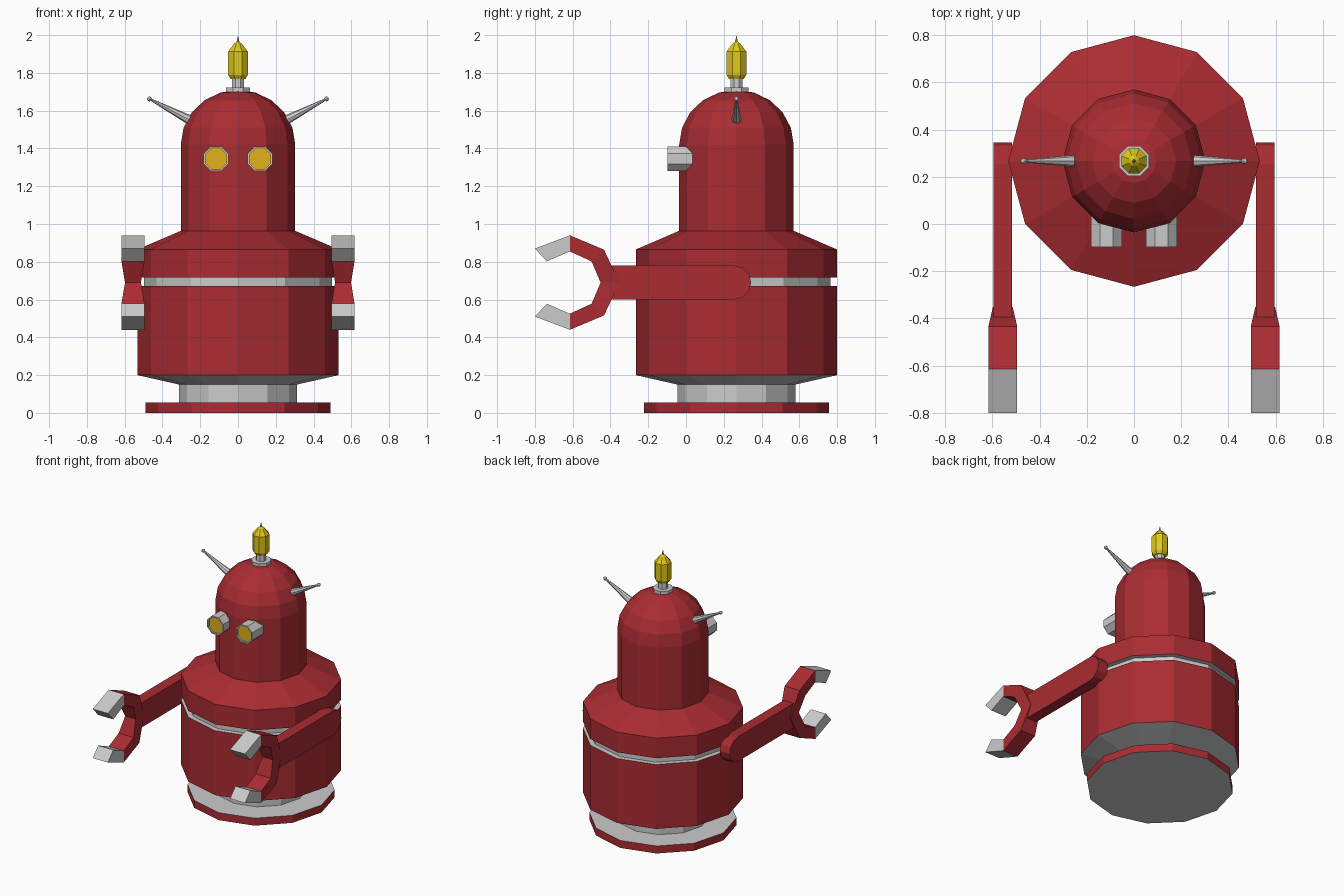
import bpy, bmesh
from math import pi, sin, cos, radians
from mathutils import Matrix, Vector

if "Cube" in bpy.data.objects:
    bpy.data.objects.remove(bpy.data.objects["Cube"])


def colour(name, rgb):
    m = bpy.data.materials.new(name)
    m.diffuse_color = (*rgb, 1)
    m.use_nodes = True
    m.node_tree.nodes["Principled BSDF"].inputs["Base Color"].default_value = m.diffuse_color
    return m


RED = colour("red_paint", (0.40, 0.025, 0.032))
YELLOW = colour("yellow_glass", (0.75, 0.58, 0.01))
AMBER = colour("amber_lens", (0.76, 0.44, 0.01))
GREY = None
CY = 0.267  # depth of the body axis


def finish(bm, name, mats, mirror=False):
    bmesh.ops.recalc_face_normals(bm, faces=bm.faces)
    me = bpy.data.meshes.new(name)
    bm.to_mesh(me)
    bm.free()
    for m in mats:
        me.materials.append(m)
    ob = bpy.data.objects.new(name, me)
    bpy.context.collection.objects.link(ob)
    if mirror:
        mod = ob.modifiers.new("mirror", 'MIRROR')
        mod.use_mirror_merge = False
    return ob


def lathe(name, profile, sides, mats, bands=None, turn=0.0, matrix=Matrix(), mirror=False):
    """Revolve (radius, z) points; bands gives a material index per segment."""
    bm = bmesh.new()
    rings = []
    for r, z in profile:
        if r == 0:
            rings.append([bm.verts.new((0, 0, z))] * sides)
        else:
            rings.append([bm.verts.new((r * cos(turn + 2 * pi * i / sides),
                                        r * sin(turn + 2 * pi * i / sides), z))
                          for i in range(sides)])
    for k, (a, b) in enumerate(zip(rings, rings[1:])):
        for i in range(sides):
            j = (i + 1) % sides
            f = bm.faces.new(dict.fromkeys((a[i], a[j], b[j], b[i])))
            f.material_index = bands[k] if bands else 0
    bm.transform(matrix)
    return finish(bm, name, mats, mirror)


axis = Matrix.Translation((0, CY, 0))

# Pedestal, barrel body with groove, shoulders
lathe("body",
      [(0, 0), (0.49, 0), (0.49, 0.055), (0.312, 0.055), (0.312, 0.15), (0.533, 0.2),
       (0.533, 0.672), (0.497, 0.672), (0.497, 0.718), (0.533, 0.718), (0.533, 0.865),
       (0.305, 0.963), (0, 0.963)],
      12, [RED, GREY], [1, 0, 1, 1, 1, 0, 1, 1, 1, 0, 0, 0], matrix=axis)

# Domed head
dome = [(0.303 * cos(radians(a)), 1.42 + 0.29 * sin(radians(a))) for a in (0, 18, 36, 54, 72)]
lathe("head", [(0, 0.96), (0.303, 0.96)] + dome + [(0, 1.71)], 12, [RED], matrix=axis)

# Lamp on top
lathe("lamp_socket", [(0, 1.68), (0.069, 1.68), (0.069, 1.722), (0.035, 1.722), (0.035, 1.775), (0, 1.775)],
      8, [GREY], turn=pi / 8, matrix=axis)
lathe("lamp_bulb", [(0, 1.768), (0.042, 1.768), (0.057, 1.79), (0.057, 1.912), (0.022, 1.955),
                    (0.008, 1.965), (0, 2.0)],
      8, [YELLOW], turn=pi / 8, matrix=axis)

# Eyes: octagonal tubes with recessed lenses
lathe("eyes", [(0, -0.08), (0.071, -0.08), (0.071, 0.097), (0.061, 0.097), (0.061, 0.085), (0, 0.085)],
      8, [GREY, AMBER], [0, 0, 0, 0, 1], turn=pi / 8,
      matrix=Matrix.Translation((0.117, 0, 1.345)) @ Matrix.Rotation(pi / 2, 4, 'X'), mirror=True)

# Side antennae with small ball tips
root, tip = Vector((0.235, CY, 1.54)), Vector((0.468, CY, 1.662))
length = (tip - root).length
aim = Matrix.Translation(root) @ (tip - root).to_track_quat('Z', 'Y').to_matrix().to_4x4()
ball = [(0.013 * sin(radians(a)), length - 0.013 * cos(radians(a))) for a in (30, 60, 90, 120, 150)]
lathe("antennae", [(0, 0), (0.027, 0)] + ball + [(0, length + 0.013)], 8, [GREY], matrix=aim, mirror=True)

# Arms: flat bars with a rounded shoulder end
ARM_X, ARM_Z = 0.556, 0.69
outline = [(-0.394, ARM_Z - 0.09)]
outline += [(0.255 + 0.09 * cos(radians(a)), ARM_Z + 0.09 * sin(radians(a))) for a in range(-90, 91, 30)]
outline += [(-0.394, ARM_Z + 0.09)]
bm = bmesh.new()
bar = bm.faces.new([bm.verts.new((ARM_X - 0.04, y, z)) for y, z in outline])
side = bmesh.ops.extrude_face_region(bm, geom=[bar])
bmesh.ops.translate(bm, vec=(0.08, 0, 0), verts=[v for v in side["geom"] if isinstance(v, bmesh.types.BMVert)])
# extrude_face_region keeps or drops the first cap depending on context, so ensure it is closed
bmesh.ops.holes_fill(bm, edges=[e for e in bm.edges if e.is_boundary], sides=0)
finish(bm, "arms", [RED], mirror=True)

# Claws: outer point, inner point (y, z offset), half width, from the wrist to the tip
half = [((-0.352, 0), (-0.452, 0), 0.042),
        ((-0.434, 0.174), (-0.5, 0.112), 0.061),
        ((-0.615, 0.25), (-0.615, 0.165), 0.061),
        ((-0.8, 0.18), (-0.737, 0.112), 0.061)]
lower = [((o[0], -o[1]), (i[0], -i[1]), w) for o, i, w in half[:0:-1]]
bm = bmesh.new()
rings = [[bm.verts.new((ARM_X + s * w, p[0], ARM_Z + p[1]))
          for p, s in ((o, -1), (o, 1), (i, 1), (i, -1))] for o, i, w in lower + half]
last = len(rings) - 2
for k, (a, b) in enumerate(zip(rings, rings[1:])):
    for i in range(4):
        f = bm.faces.new((a[i], a[(i + 1) % 4], b[(i + 1) % 4], b[i]))
        f.material_index = 1 if k in (0, last) else 0
for end in (rings[0], rings[-1]):
    bm.faces.new(end).material_index = 1
finish(bm, "claws", [RED, GREY], mirror=True)
